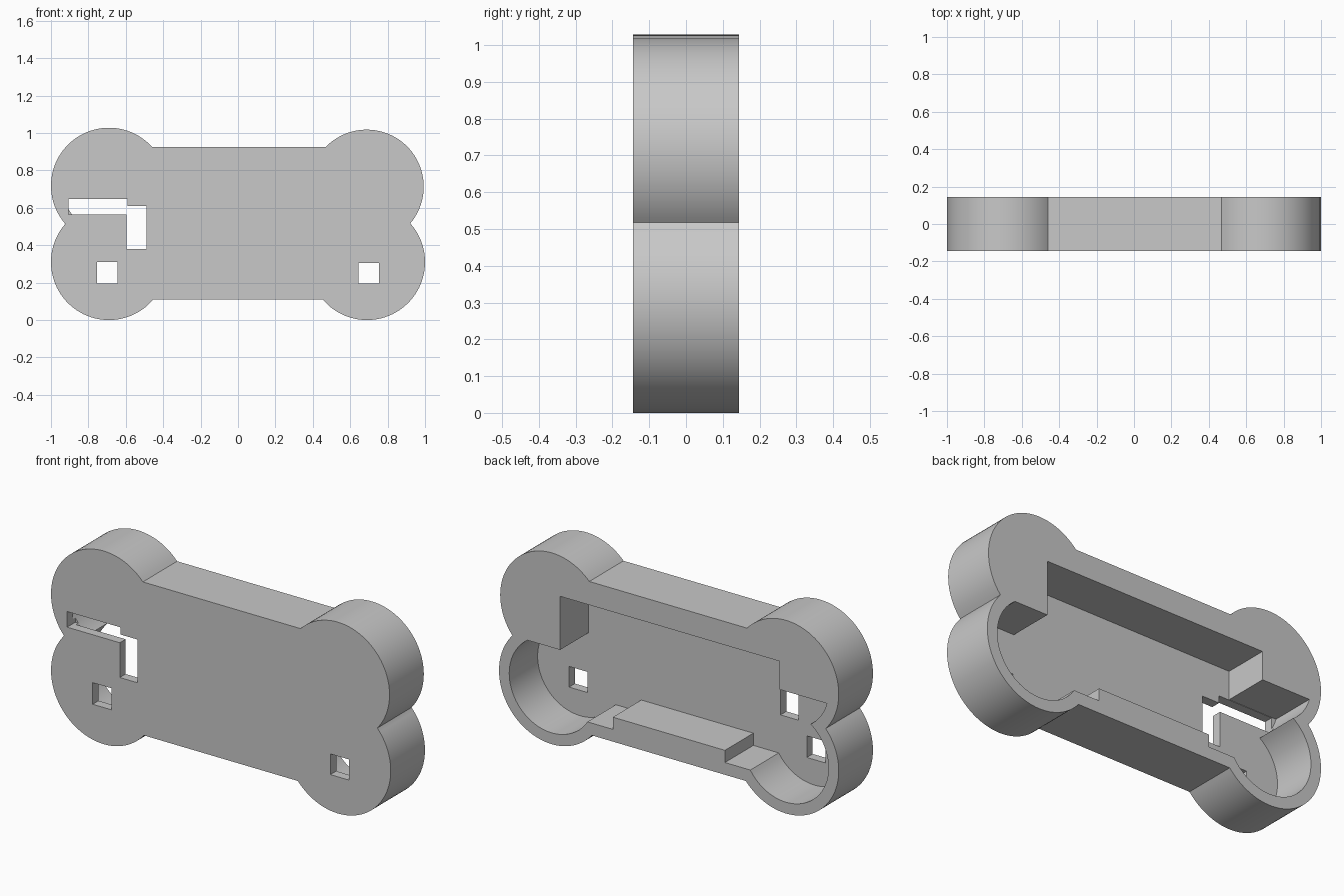
import bpy
import bmesh
from math import radians, cos, sin

if "Cube" in bpy.data.objects:
    bpy.data.objects.remove(bpy.data.objects["Cube"], do_unlink=True)

FRONT, BACK, FLOOR = -0.144, 0.144, -0.095

grey = bpy.data.materials.new("plain grey")
grey.use_nodes = True
grey.diffuse_color = (0.58, 0.58, 0.58, 1)
grey.node_tree.nodes["Principled BSDF"].inputs["Base Color"].default_value = grey.diffuse_color


def arc(cx, cz, r, start, end, steps=48):
    """Points along an arc in the front plane, angles in degrees."""
    angles = [radians(start + (end - start) * i / steps) for i in range(steps + 1)]
    return [(cx + r * cos(a), cz + r * sin(a)) for a in angles]


def slab(name, outline, y0, y1):
    """Extrude a front-plane outline from y0 to y1."""
    bm = bmesh.new()
    face = bm.faces.new([bm.verts.new((x, y0, z)) for x, z in outline])
    ext = bmesh.ops.extrude_face_region(bm, geom=[face])
    verts = [g for g in ext["geom"] if isinstance(g, bmesh.types.BMVert)]
    bmesh.ops.translate(bm, verts=verts, vec=(0, y1 - y0, 0))
    bmesh.ops.recalc_face_normals(bm, faces=bm.faces)
    mesh = bpy.data.meshes.new(name)
    bm.to_mesh(mesh)
    bm.free()
    obj = bpy.data.objects.new(name, mesh)
    bpy.context.collection.objects.link(obj)
    mesh.materials.append(grey)
    return obj


def rect(x0, x1, z0, z1):
    return [(x0, z0), (x1, z0), (x1, z1), (x0, z1)]


# Outer bone shape: four round lobes joined by straight edges
bone = (arc(0.69, 0.31, 0.31, -139.8, 41.4)
        + arc(0.688, 0.713, 0.305, -40, 136)
        + arc(-0.69, 0.718, 0.31, 41.9, 220.5)
        + arc(-0.69, 0.31, 0.31, 138.6, 319.8))
shell = slab("bone_case", bone, FRONT, BACK)

# Pocket open at the back, with a raised block on its floor
pocket = ([(-0.33, 0.24), (0.33, 0.24), (0.33, 0.175)]
          + arc(0.69, 0.31, 0.25, -147.3, 55)
          + [(0.64, 0.515), (0.64, 0.80), (-0.65, 0.80), (-0.65, 0.65)]
          + arc(-0.69, 0.718, 0.25, 195.8, 234.3, 12)
          + arc(-0.69, 0.31, 0.25, 125, 327.3)
          + [(-0.33, 0.175)])
cutters = [slab("pocket_cutter", pocket, FLOOR, BACK + 0.1)]

# Openings through the front plate: stepped slot and two square holes
slot = [(-0.905, 0.565), (-0.595, 0.565), (-0.595, 0.38), (-0.49, 0.38),
        (-0.49, 0.61), (-0.59, 0.61), (-0.59, 0.648), (-0.905, 0.648)]
openings = {"slot_cutter": slot,
            "right_hole_cutter": rect(-0.755, -0.645, 0.195, 0.31),
            "left_hole_cutter": rect(0.645, 0.755, 0.195, 0.305)}
for name, outline in openings.items():
    cutters.append(slab(name, outline, FRONT - 0.1, FLOOR + 0.02))

for cutter in cutters:
    cutter.hide_render = True
    cutter.hide_viewport = True
    cut = shell.modifiers.new(cutter.name, "BOOLEAN")
    cut.operation = "DIFFERENCE"
    cut.solver = "EXACT"
    cut.object = cutter

# Bake the cuts, drop the cutters, smooth the round walls
bpy.context.view_layer.update()
depsgraph = bpy.context.evaluated_depsgraph_get()
shell_mesh = bpy.data.meshes.new_from_object(shell.evaluated_get(depsgraph))
shell.modifiers.clear()
shell.data = shell_mesh
for cutter in cutters:
    bpy.data.objects.remove(cutter, do_unlink=True)
bpy.ops.object.select_all(action="DESELECT")
shell.select_set(True)
bpy.context.view_layer.objects.active = shell
bpy.ops.object.shade_smooth_by_angle(angle=radians(30))
